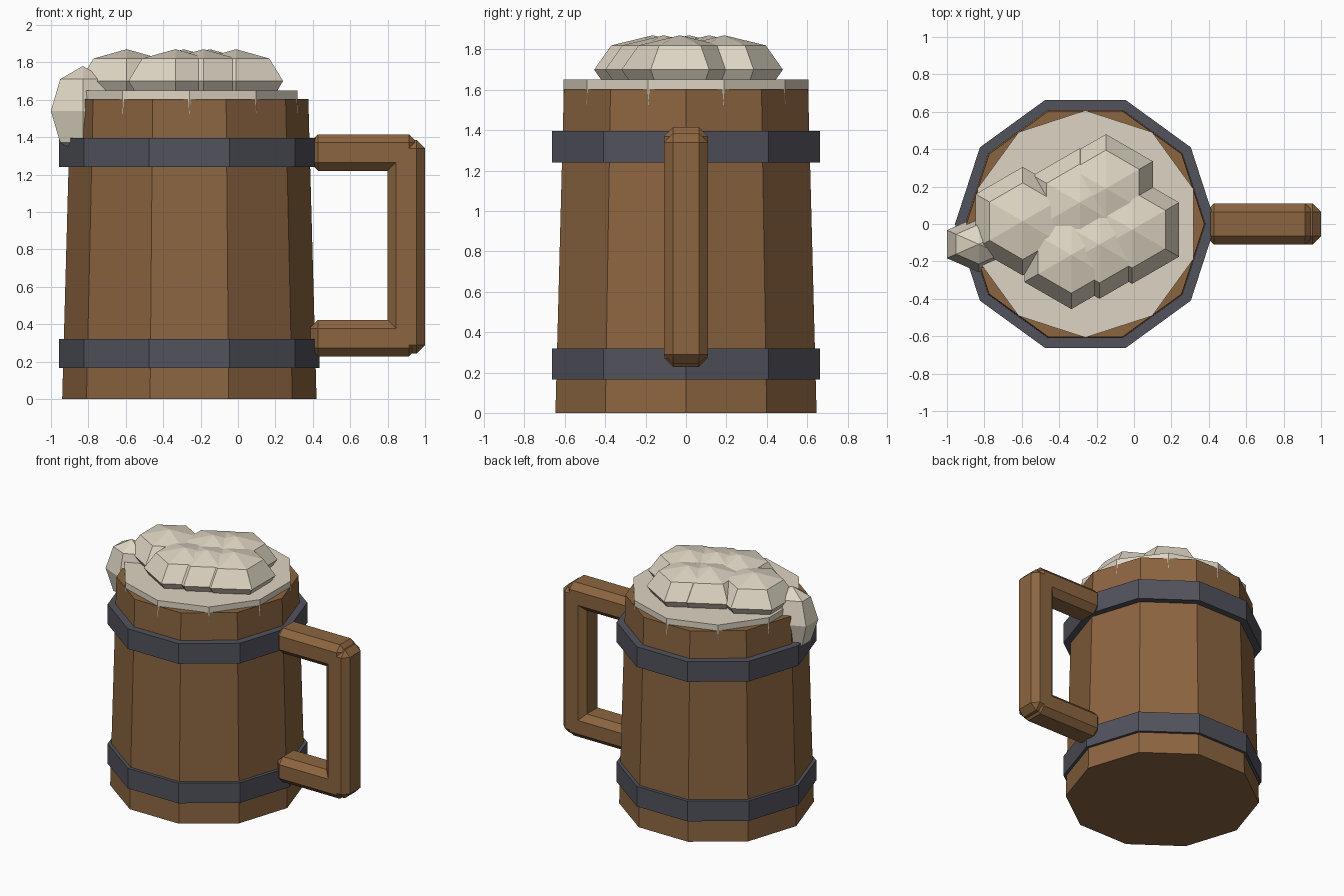
import bpy, bmesh, math

if "Cube" in bpy.data.objects:
    bpy.data.objects.remove(bpy.data.objects["Cube"])

AXIS_X = -0.26  # centre line of the mug


def material(name, rgb):
    m = bpy.data.materials.new(name)
    m.diffuse_color = (*rgb, 1)
    m.use_nodes = True
    m.node_tree.nodes["Principled BSDF"].inputs["Base Color"].default_value = m.diffuse_color
    return m


WOOD = material("wood", (0.262, 0.13, 0.051))
IRON = material("dark_iron", (0.083, 0.084, 0.107))
FOAM = material("foam_cream", (0.73, 0.665, 0.546))


def finish(name, bm, mat):
    bmesh.ops.recalc_face_normals(bm, faces=bm.faces)
    me = bpy.data.meshes.new(name)
    bm.to_mesh(me)
    bm.free()
    me.materials.append(mat)
    ob = bpy.data.objects.new(name, me)
    bpy.context.collection.objects.link(ob)
    return ob


def lathe(name, mat, profile, sides, centre, start=0.0, squash=1.0):
    """Turn (radius, z) points into a faceted solid; radius 0 makes a pole."""
    bm = bmesh.new()
    rings = []
    for r, z in profile:
        n = sides if r > 0 else 1
        rings.append([bm.verts.new((
            centre[0] + r * math.cos(start + math.tau * i / sides),
            centre[1] + r * squash * math.sin(start + math.tau * i / sides), z))
            for i in range(n)])
    for a, b in zip(rings, rings[1:]):
        for i in range(sides):
            j = (i + 1) % sides
            if len(a) == 1:
                bm.faces.new((a[0], b[j], b[i]))
            elif len(b) == 1:
                bm.faces.new((a[i], a[j], b[0]))
            else:
                bm.faces.new((a[i], a[j], b[j], b[i]))
    for ring in (rings[0], rings[-1]):
        if len(ring) > 1:
            bm.faces.new(ring)
    return finish(name, bm, mat)


def bevelled_bar(name, x, y, z, mat, bevel=0.045):
    bm = bmesh.new()
    bmesh.ops.create_cube(bm, size=1)
    for v in bm.verts:
        for k, (lo, hi) in enumerate((x, y, z)):
            v.co[k] = hi if v.co[k] > 0 else lo
    bmesh.ops.bevel(bm, geom=bm.edges[:], offset=bevel, segments=1,
                    affect='EDGES')
    return finish(name, bm, mat)


def foam_blob(name, centre, r, z, h, squash=1.0):
    c = math.sqrt(0.5)
    profile = [(0, z - h), (r * c, z - h * c), (r, z),
               (r * c, z + h * c), (0, z + h)]
    return lathe(name, FOAM, profile, 6, centre, math.pi / 2, squash)


# Tapered ten-sided barrel
lathe("barrel", WOOD, [(0.68, 0), (0.636, 1.605)], 10, (AXIS_X, 0))

# Iron bands
for name, z0, z1 in (("lower_band", 0.165, 0.32), ("upper_band", 1.24, 1.395)):
    lathe(name, IRON, [(0.697, z0), (0.697, z1)], 10, (AXIS_X, 0))

# Foam layer: its corners just break through the staves as thin drips
lathe("foam_layer", FOAM, [(0.6072, 1.45), (0.6072, 1.65)], 10,
      (AXIS_X, 0), math.pi / 10)

# Foam heaps on top
for i, c in enumerate([(-0.01, -0.03), (-0.15, 0.19), (-0.595, 0.015),
                       (-0.335, -0.165), (-0.185, -0.11), (-0.29, 0.115)]):
    foam_blob(f"foam_heap_{i + 1}", c, 0.29, 1.70, 0.17)

# Foam spilling over the rim
foam_blob("foam_spill", (-0.83, -0.108), 0.197, 1.54, 0.24, 0.76)

# Handle
bevelled_bar("handle_top", (0.383, 0.96), (-0.11, 0.11), (1.22, 1.415), WOOD)
bevelled_bar("handle_bottom", (0.383, 0.96), (-0.11, 0.11), (0.228, 0.423), WOOD)
bevelled_bar("handle_grip", (0.80, 1.0), (-0.11, 0.11), (0.243, 1.385), WOOD)
